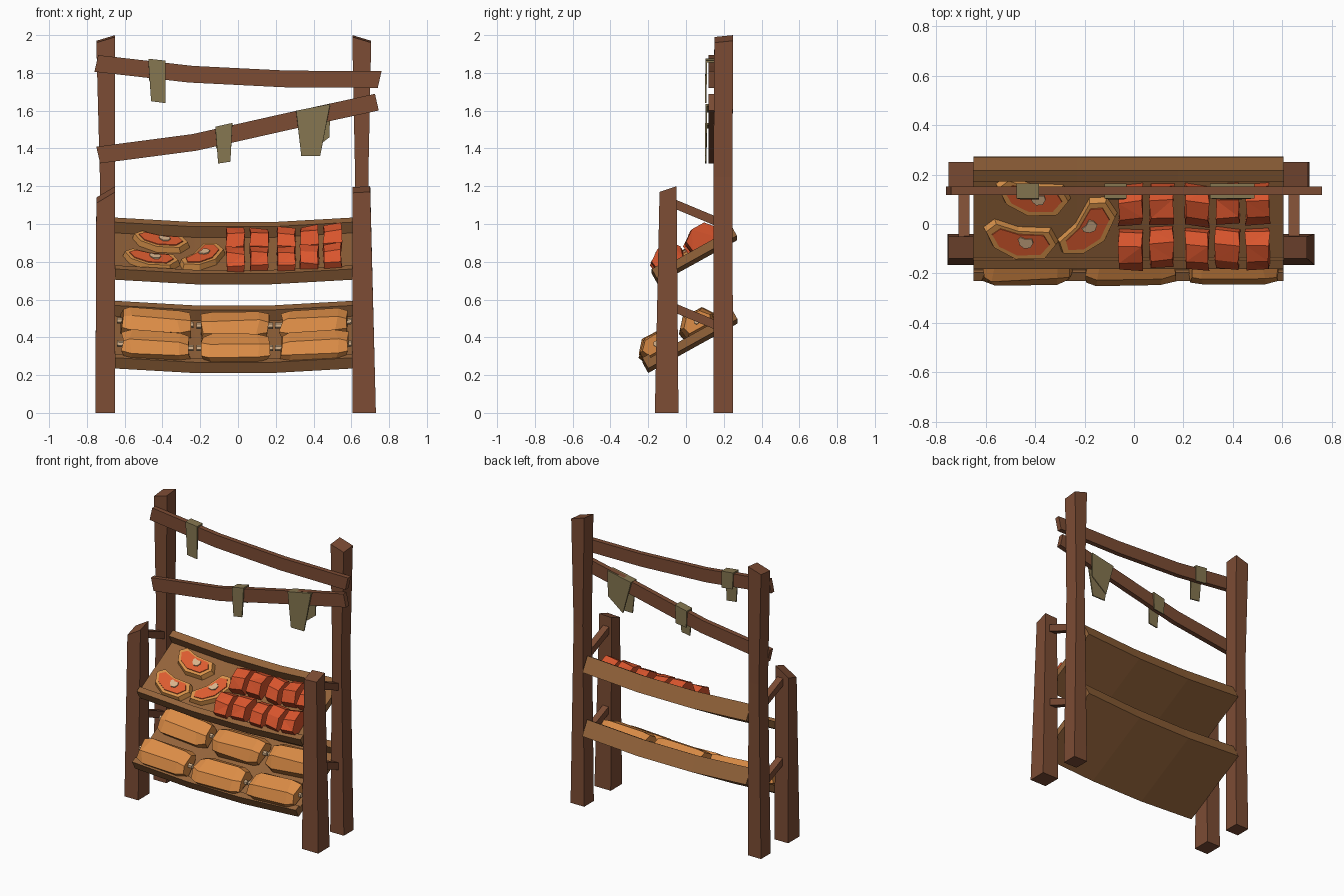
import bpy, bmesh, math, random
from mathutils import Vector

if "Cube" in bpy.data.objects:
    bpy.data.objects.remove(bpy.data.objects["Cube"])

random.seed(4)
CA, SA = math.cos(math.radians(29)), math.sin(math.radians(29))


def material(name, hexcode):
    rgb = [int(hexcode[i:i + 2], 16) / 255 for i in (0, 2, 4)]
    m = bpy.data.materials.new(name)
    m.diffuse_color = [((c + .055) / 1.055) ** 2.4 for c in rgb] + [1]
    m.use_nodes = True
    m.node_tree.nodes["Principled BSDF"].inputs["Base Color"].default_value = m.diffuse_color
    return m


POST = material("dark_wood", "7C4C34")
TRAY = material("tray_wood", "93633A")
RIB = material("red_meat", "D9552D")
STEAK = material("steak_meat", "DD5C30")
FAT = material("fat", "D8924A")
HAM = material("roast", "DB8C46")
BONE = material("bone", "D8B48C")
CLOTH = material("cloth", "857650")


def loft(name, rings, mat, triangulate=False):
    """Skin a list of equal-length rings of points and cap both ends."""
    bm = bmesh.new()
    vs = [[bm.verts.new(p) for p in r] for r in rings]
    n = len(vs[0])
    for a, b in zip(vs, vs[1:]):
        for i in range(n):
            j = (i + 1) % n
            bm.faces.new((a[i], a[j], b[j], b[i]))
    bm.faces.new(vs[0][::-1])
    bm.faces.new(vs[-1])
    bmesh.ops.recalc_face_normals(bm, faces=bm.faces)
    if triangulate:
        bmesh.ops.triangulate(bm, faces=bm.faces)
    me = bpy.data.meshes.new(name)
    bm.to_mesh(me)
    bm.free()
    me.materials.append(mat)
    ob = bpy.data.objects.new(name, me)
    bpy.context.collection.objects.link(ob)
    return ob


def rect(x0, x1, y0, y1, z, dx=0, dy=0):
    """Horizontal quad; dx and dy raise its right and back sides."""
    return [(x0, y0, z), (x1, y0, z + dx), (x1, y1, z + dx + dy), (x0, y1, z + dy)]


# posts
loft("front_post_left", [rect(-.755, -.65, -.165, -.04, 0),
                         rect(-.75, -.65, -.14, -.05, 1.11, .06, .03)], POST)
loft("front_post_right", [rect(.605, .73, -.165, -.04, 0),
                          rect(.605, .70, -.14, -.05, 1.165, .005, .03)], POST)
loft("back_post_left", [rect(-.75, -.65, .145, .25, 0), rect(-.73, -.65, .145, .245, 1.2),
                        rect(-.75, -.65, .15, .25, 1.96, .03, .01)], POST)
loft("back_post_right", [rect(.605, .71, .145, .25, 0), rect(.62, .69, .145, .245, 1.25),
                         rect(.605, .705, .15, .25, 1.99, -.03, .01)], POST)

# side braces joining front and back posts
for side, x in (("left", -.71), ("right", .625)):
    for level, z in (("upper", 1.1), ("lower", .55)):
        loft(f"{level}_brace_{side}",
             [[(x, y, z0 - .025), (x + .045, y, z0 - .025), (x + .045, y, z0 + .025), (x, y, z0 + .025)]
              for y, z0 in ((-.07, z + .01), (.17, z - .09))], POST)

# bent hanging rails
for name, pts in (("upper_rail", ((-.75, 1.85), (-.25, 1.793), (.25, 1.768), (.75, 1.765))),
                  ("lower_rail", ((-.74, 1.365), (-.23, 1.432), (.25, 1.54), (.735, 1.645)))):
    skew = .01 if name == "upper_rail" else -.01
    loft(name, [[(x + skew * s, y, z + .044 * s) for y, s in ((.118, -1), (.152, -1), (.152, 1), (.118, 1))]
                for x, z in pts], POST)


# cloth strips folded over the rails
def cloth(name, left, right):
    rings = []
    for xt, zt, xf, zf, xb, zb in (left, right):
        rings.append([(xf, .100, zf), (xt, .103, zt), (xt, .163, zt), (xb, .163, zb),
                      (xb, .155, zb), (xt, .155, zt - .01), (xt, .112, zt - .01), (xf, .108, zf)])
    loft(name, rings, CLOTH)


cloth("cloth_upper", (-.475, 1.875, -.46, 1.65, -.47, 1.76), (-.385, 1.865, -.385, 1.64, -.385, 1.75))
cloth("cloth_middle", (-.12, 1.515, -.105, 1.32, -.115, 1.40), (-.03, 1.535, -.04, 1.33, -.035, 1.41))
cloth("cloth_wide", (.308, 1.60, .335, 1.36, .37, 1.37), (.487, 1.635, .435, 1.36, .485, 1.46))


# sloping trays: u runs up the slope, n is the height off the board
def tray_point(tray, x, u, n):
    y, z, _ = tray
    sag = -.024 * max(0, min(1, (.62 - abs(x + .025)) / .4))
    return Vector((x, y + u * CA - n * SA, z + u * SA + n * CA + sag))


UPPER, LOWER = (-.15, .705, .48), (-.20, .235, .54)
for name, tray in (("upper_tray", UPPER), ("lower_tray", LOWER)):
    L = tray[2]
    prof = [(0, 0), (L, 0), (L, .11), (L - .05, .11), (L - .05, .045),
            (.04, .045), (.04, .065), (0, .065)]
    loft(name, [[tray_point(tray, x, u, n) for u, n in prof] for x in (-.65, -.23, .18, .605)], TRAY)

# steaks: fat rim, meat and bone stacked as scaled outlines
OUTLINE = [(-1, .35), (-.75, .85), (-.1, .6), (.75, .75), (1, .1), (.75, -.75), (-.05, -1), (-.7, -.5)]


def slab(name, cx, cu, turn, mat, layers, off=(0, 0)):
    c, s = math.cos(turn), math.sin(turn)
    rings = []
    for scale, n in layers:
        ring = []
        for px, pu in OUTLINE:
            a, b = px * .155 * scale[0] + off[0], pu * .088 * scale[1] + off[1]
            ring.append(tray_point(UPPER, cx + a * c - b * s, cu + a * s + b * c, .045 + n))
        rings.append(ring)
    loft(name, rings, mat)


for i, (cx, cu, deg) in enumerate(((-.46, .13, -8), (-.41, .33, -8), (-.185, .185, 58))):
    t = math.radians(deg)
    slab(f"steak_fat_{i}", cx, cu, t, FAT, (((1, 1), 0), ((.93, .92), .032)))
    slab(f"steak_meat_{i}", cx, cu, t, STEAK, (((.78, .7), .02), ((.76, .68), .037)))
    slab(f"steak_bone_{i}", cx, cu, t, BONE, (((.22, .32), .02), ((.2, .3), .043)), (.02, .005))

# red meat chunks, two rows of five
CHUNK = [(-.08, 0), (-.088, .06), (-.03, .105), (.045, .1), (.085, .055), (.07, 0)]
for row, u0 in enumerate((.11, .31)):
    for col, x0 in enumerate((-.015, .112, .255, .378, .5)):
        rings = []
        for dx in (-.05, .05):
            k = random.uniform(-.012, .012)
            rings.append([tray_point(UPPER, x0 + dx * random.uniform(.85, 1.05),
                                     u0 + u + k, .045 + n * random.uniform(.88, 1.05)) for u, n in CHUNK])
        loft(f"meat_chunk_{row}_{col}", rings, RIB, True)

# roasts with a bone running through, two rows of three
ROAST = [(-.085, 0), (-.1, .055), (-.045, .108), (.055, .108), (.1, .05), (.085, 0)]
for row, u0 in enumerate((.1, .355)):
    for col, x0 in enumerate((-.435, -.015, .40)):
        if row and col == 1:
            u0 -= .01
        rings = []
        for dx, s in ((-.175, .82), (-.13, 1), (.12, 1), (.175, .78)):
            rings.append([tray_point(LOWER, x0 + dx + random.uniform(-.012, .012),
                                     u0 + u * s + random.uniform(-.007, .007),
                                     .045 + .05 * (1 - s) + n * s * random.uniform(.93, 1.04))
                          for u, n in ROAST])
        loft(f"roast_{row}_{col}", rings, HAM)
        loft(f"roast_bone_{row}_{col}",
             [[tray_point(LOWER, x0 + dx, u0 + .016 * math.cos(a * math.pi / 3),
                          .095 + .016 * math.sin(a * math.pi / 3)) for a in range(6)]
              for dx in (-.205, .2)], BONE)
